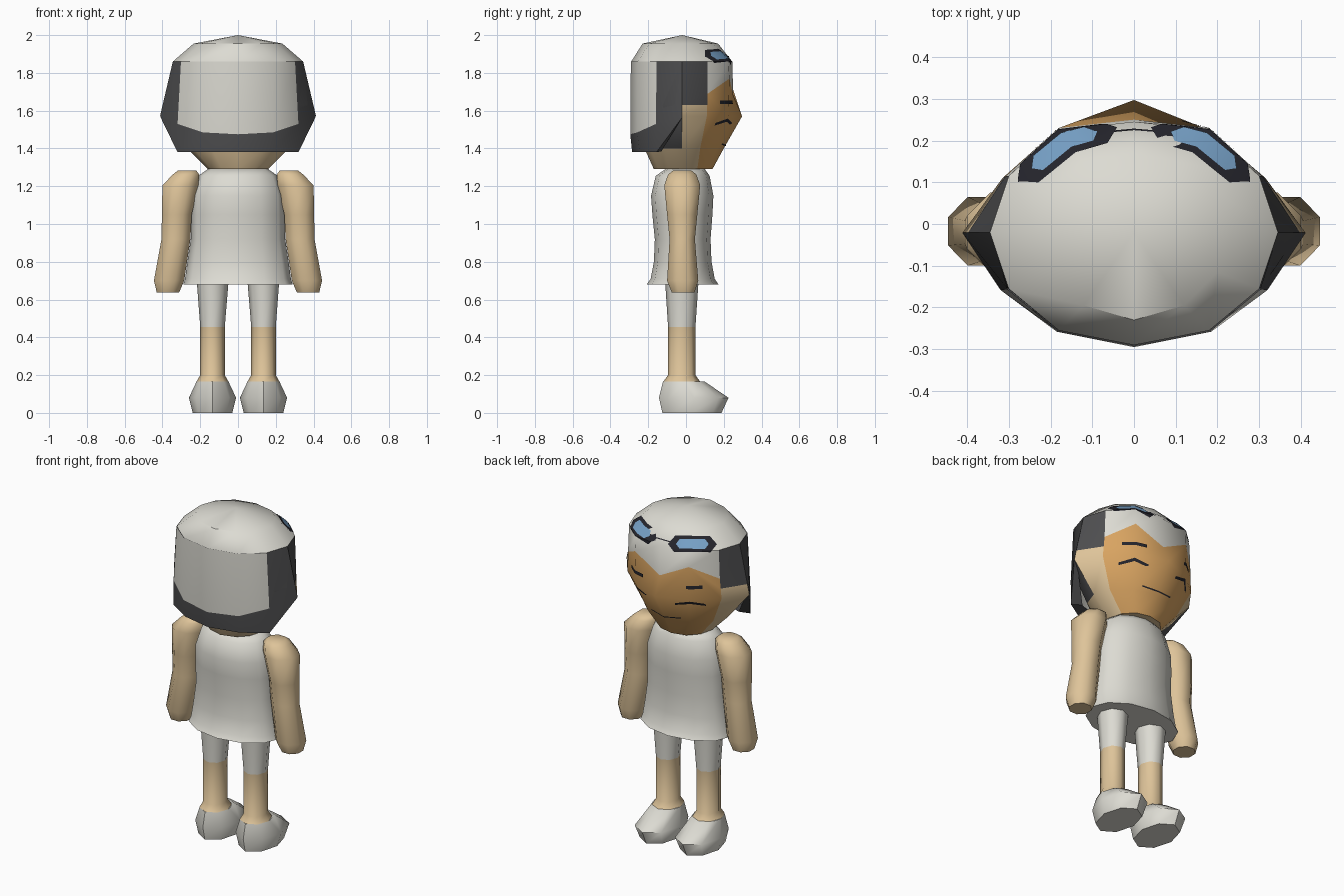
import bpy, bmesh, math
from mathutils import Vector

if "Cube" in bpy.data.objects:
    bpy.data.objects.remove(bpy.data.objects["Cube"])

COLOURS = {
    "off_white": (0.72, 0.71, 0.65), "light_skin": (0.73, 0.55, 0.32),
    "tan_face": (0.69, 0.37, 0.12), "dark_hair": (0.075, 0.075, 0.078),
    "black_trim": (0.018, 0.018, 0.025), "lens_blue": (0.18, 0.35, 0.56),
}
MATS = []
for n, c in COLOURS.items():
    m = bpy.data.materials.new(n)
    m.diffuse_color = (*c, 1)
    m.use_nodes = True
    m.node_tree.nodes["Principled BSDF"].inputs["Base Color"].default_value = m.diffuse_color
    MATS.append(m)
WHITE, SKIN, FACE, DARK, BLACK, BLUE = range(6)


def finish(name, bm, angle=45):
    """Turn a bmesh into a smooth-shaded object with the shared palette."""
    me = bpy.data.meshes.new(name)
    bm.to_mesh(me)
    bm.free()
    for m in MATS:
        me.materials.append(m)
    ob = bpy.data.objects.new(name, me)
    bpy.context.collection.objects.link(ob)
    bpy.ops.object.select_all(action='DESELECT')
    ob.select_set(True)
    bpy.context.view_layer.objects.active = ob
    bpy.ops.object.shade_smooth_by_angle(angle=math.radians(angle))
    return ob


def loft(rings, mat, closed=True, top=True, bottom=True):
    """Skin rings listed top to bottom, clockwise from above; mat(row, column)."""
    bm = bmesh.new()
    vs = [[bm.verts.new(p) for p in r] for r in rings]
    n = len(rings[0])
    for i in range(len(rings) - 1):
        for j in range(n if closed else n - 1):
            k = (j + 1) % n
            f = bm.faces.new((vs[i][j], vs[i][k], vs[i + 1][k], vs[i + 1][j]))
            f.material_index = mat(i, j)
    if top:
        bm.faces.new(vs[0][::-1]).material_index = mat(0, 0)
    if bottom:
        bm.faces.new(vs[-1]).material_index = mat(len(rings) - 2, 2)
    return bm


def oval(z, x0, x1, y0, y1, n=12, turn=0.0):
    """Elliptical ring filling the given x and y extents."""
    out = []
    for i in range(n):
        a = math.tau * (i + turn) / n
        k = 1 / math.cos(math.pi * turn * 2 / n) if turn else 1
        out.append(((x0 + x1) / 2 + (x1 - x0) / 2 * k * math.sin(a),
                    (y0 + y1) / 2 + (y1 - y0) / 2 * k * math.cos(a), z))
    return out


def head_ring(z, a, b, c, ys):
    """Twelve-point ring mirrored in x; z is one height or seven."""
    zs = z if isinstance(z, list) else [z] * 7
    half = list(zip([0, a, b, c, b, a, 0], ys, zs))
    return half + [(-x, y, h) for x, y, h in half[5:0:-1]]


# Head: cap, face, cheeks and back coloured by row and sector
head_rings = [
    head_ring(2.0, 0, 0, 0, [-.02] * 7),
    head_ring(1.955, .12, .2, .235, [.17, .145, .075, -.02, -.115, -.195, -.23]),
    head_ring(1.86, .18, .3, .345, [.245, .225, .115, -.02, -.155, -.255, -.29]),
    head_ring([1.68, 1.77, 1.69, 1.63, 1.63, 1.63, 1.63], .18, .307, .397,
              [.25, .23, .115, -.02, -.15, -.24, -.27]),
    head_ring(1.57, .18, .315, .41, [.297, .225, .11, -.02, -.14, -.22, -.25]),
    head_ring(1.40, .14, .235, .27, [.2, .165, .075, -.02, -.12, -.19, -.22]),
    head_ring(1.29, .085, .14, .16, [.14, .12, .06, -.02, -.09, -.145, -.17]),
]


def head_mat(i, j):
    front, side = j in (0, 1, 10, 11), j in (2, 9)
    if i < 2:
        return WHITE
    if i == 2:
        return WHITE if front else DARK
    if front:
        return FACE
    return SKIN if side or i == 5 else DARK


bm = loft(head_rings, head_mat, top=False)
bmesh.ops.remove_doubles(bm, verts=bm.verts, dist=0.001)
# level lower edge of the dark sides
cheeks = [f for f in bm.faces if f.material_index == SKIN and f.calc_center_median().z > 1.5]
geom = cheeks + list({e for f in cheeks for e in f.edges}) + list({v for f in cheeks for v in f.verts})
bmesh.ops.bisect_plane(bm, geom=geom, plane_co=(0, 0, 1.63), plane_no=(0, 0, 1))
for f in bm.faces:
    if f.material_index == SKIN and f.calc_center_median().z > 1.63:
        f.material_index = DARK
head = finish("head", bm, 40)


def mirror_back(half):
    return half + [(-x, y, z) for x, y, z in half[-2::-1]]


# Back hair shell with flared dark hem
hair_rows = [mirror_back(r) for r in (
    [(.345, -.02, 1.86), (.302, -.157, 1.86), (.182, -.257, 1.86), (0, -.292, 1.86)],
    [(.412, -.02, 1.575), (.32, -.158, 1.53), (.185, -.258, 1.485), (0, -.295, 1.475)],
    [(.41, -.02, 1.565), (.32, -.157, 1.38), (.18, -.245, 1.38), (0, -.285, 1.38)],
    [(.39, -.02, 1.565), (.26, -.13, 1.385), (.14, -.18, 1.385), (0, -.21, 1.385)])]
finish("back_hair", loft(hair_rows, lambda i, j: WHITE if i == 0 and 0 < j < 5 else DARK,
                         closed=False, top=False, bottom=False), 40)


def decal(name, centre, normal, pts, mat, lift=0.003):
    """Thin plate: the part of the head surface inside a convex outline."""
    c, n = Vector(centre), Vector(normal).normalized()
    u = Vector((n.y, -n.x, 0)).normalized()
    v = u.cross(n)
    v = v if v.z > 0 else -v
    P = [c + u * a + v * b for a, b in pts]
    mid = sum(P, Vector()) / len(P)
    bm = bmesh.new()
    bm.from_mesh(head.data)
    bm.normal_update()
    bmesh.ops.delete(bm, geom=[f for f in bm.faces if f.normal.dot(n) < 0.1], context='FACES')
    for p, q in zip(P, P[1:] + P[:1]):
        out = (q - p).cross(n).normalized()
        if out.dot(p - mid) < 0:
            out = -out
        bmesh.ops.bisect_plane(bm, geom=bm.verts[:] + bm.edges[:] + bm.faces[:],
                               plane_co=p, plane_no=out, clear_outer=True)
    for w in bm.verts:
        w.co += n * lift
    for f in bm.faces:
        f.material_index = mat
    finish(name, bm, 40)


# Goggles, brows and closed eyes on each side, then bridge and mouth
for s, side in ((1, "right"), (-1, "left")):
    gc, gn = (s * .165, .175, 1.885), (s * .5, .75, .45)
    decal("goggle_frame_" + side, gc, gn,
          [(-.135, 0), (-.095, .045), (.095, .045), (.135, 0), (.1, -.045), (-.1, -.045)], BLACK)
    decal("goggle_lens_" + side, gc, gn,
          [(-.09, 0), (-.07, .027), (.07, .027), (.09, 0), (.07, -.027), (-.07, -.027)], BLUE, .006)
    en = (s * .5, .85, 0)
    decal("brow_" + side, (s * .18, .22, 1.645), en,
          [(-.07, -.01), (-.07, .01), (.07, .01), (.07, -.01)], BLACK)
    for t, part in ((1, "outer"), (-1, "inner")):
        decal(f"eyelid_{part}_{side}", (s * .18, .22, 1.545), en,
              [(0, .013), (0, -.004), (t * .085, -.024), (t * .085, -.01)], BLACK)
decal("goggle_bridge", (0, .225, 1.887), (0, .8, .5),
      [(-.05, -.003), (-.05, .003), (.05, .003), (.05, -.003)], BLACK)
decal("mouth", (0, .2, 1.42), (0, .9, -.4),
      [(-.1, -.004), (-.1, .004), (.1, .004), (.1, -.004)], BLACK)

# Neck
finish("neck", loft([oval(1.32, -.1, .1, -.1, .07), oval(1.25, -.1, .1, -.1, .07)],
                    lambda i, j: SKIN))

# Tunic with flared hem
tunic = [(1.29, .16, -.11, .10), (1.255, .21, -.16, .125), (1.15, .245, -.185, .145),
         (1.05, .25, -.178, .14), (.92, .25, -.165, .13), (.8, .268, -.17, .135),
         (.71, .28, -.187, .152), (.68, .29, -.208, .172)]
finish("tunic", loft([oval(z, -x, x, a, b) for z, x, a, b in tunic], lambda i, j: WHITE), 50)

# Arms, legs and shoes: (z, x range, y range)
arm = [(1.282, .22, .32, -.07, .03), (1.262, .205, .345, -.095, .055),
       (1.205, .21, .40, -.115, .075), (1.05, .245, .403, -.1, .06),
       (.92, .252, .405, -.087, .047), (.70, .285, .445, -.1, .065),
       (.637, .312, .43, -.075, .045)]
leg = [(.72, .048, .22, -.112, .068), (.455, .07, .20, -.095, .05),
       (.20, .07, .20, -.095, .05), (.165, .05, .22, -.12, .075)]
shoe = [(.165, .05, .22, -.122, .10), (.08, .01, .26, -.143, .225), (0, .03, .24, -.125, .188)]
for s, side in ((1, "right"), (-1, "left")):
    def limb(rows, turn=0.0):
        return [oval(z, min(s * a, s * b), max(s * a, s * b), c, d, 8, turn)
                for z, a, b, c, d in rows]
    finish("arm_" + side, loft(limb(arm, .5), lambda i, j: SKIN), 50)
    finish("leg_" + side, loft(limb(leg), lambda i, j: WHITE if i == 0 else SKIN), 50)
    finish("shoe_" + side, loft(limb(shoe), lambda i, j: WHITE), 50)
